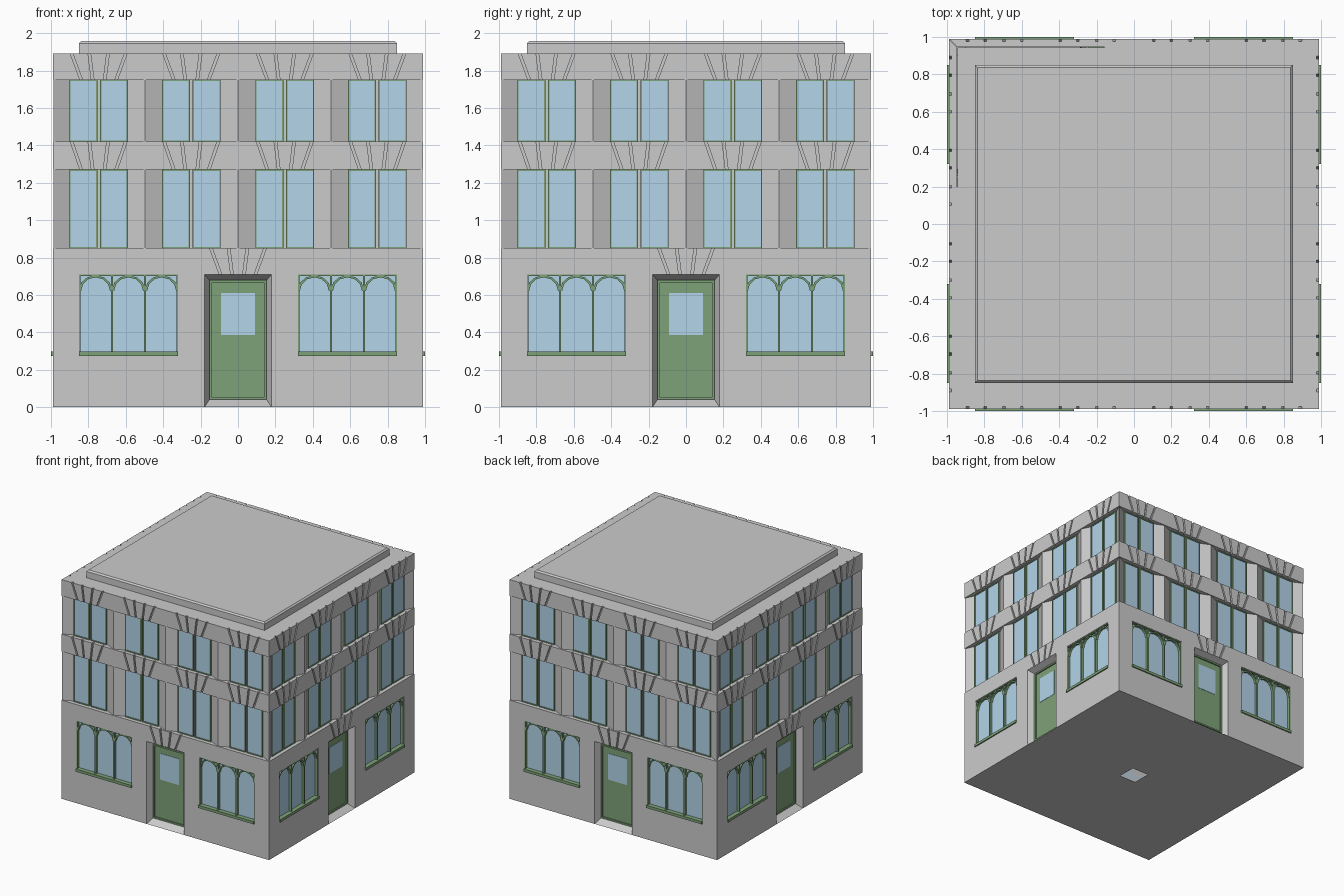
import bpy, bmesh, math
from mathutils import Matrix

if "Cube" in bpy.data.objects:
    bpy.data.objects.remove(bpy.data.objects["Cube"])

W = 0.99                 # half width of the building
CORE_LOW, CORE_UP = 0.92, 0.945


def material(name, rgb):
    m = bpy.data.materials.new(name)
    m.diffuse_color = (*rgb, 1)
    m.use_nodes = True
    m.node_tree.nodes["Principled BSDF"].inputs["Base Color"].default_value = m.diffuse_color
    return m


green = material("green_paint", (0.21, 0.36, 0.19))
blue = material("blue_glass", (0.45, 0.66, 0.82))


def loft(bm, front, back, caps=True):
    """Join two matching rings of points, optionally capping both ends."""
    a = [bm.verts.new(p) for p in front]
    b = [bm.verts.new(p) for p in back]
    n = len(a)
    for i in range(n):
        j = (i + 1) % n
        bm.faces.new((a[i], a[j], b[j], b[i]))
    if caps:
        bm.faces.new(a)
        bm.faces.new(b[::-1])


def slab(bm, pts, yf, yb):
    """xz outline extruded inwards; ends are mitred at the building corners."""
    lim = abs(yb)
    loft(bm, [(x, yf, z) for x, z in pts],
         [(max(-lim, min(lim, x)), yb, z) for x, z in pts])


def rect(bm, x0, x1, z0, z1, yf, yb):
    slab(bm, [(x0, z0), (x1, z0), (x1, z1), (x0, z1)], yf, yb)


def column(bm, pts, z0, z1):
    loft(bm, [(x, y, z0) for x, y in pts], [(x, y, z1) for x, y in pts])


def frame(bm, x0, x1, z0, z1, t, yf, yb):
    """Rectangular frame of bar width t."""
    o = [(x0, z0), (x1, z0), (x1, z1), (x0, z1)]
    i = [(x0 + t, z0 + t), (x1 - t, z0 + t), (x1 - t, z1 - t), (x0 + t, z1 - t)]
    for k in range(4):
        j = (k + 1) % 4
        slab(bm, [o[k], o[j], i[j], i[k]], yf, yb)


def finish(name, bm, mat=None, sides=4):
    """Repeat the front geometry around all four sides and make the object."""
    geom = bm.verts[:] + bm.edges[:] + bm.faces[:]
    for k in range(1, sides):
        dup = bmesh.ops.duplicate(bm, geom=geom)["geom"]
        vs = [g for g in dup if isinstance(g, bmesh.types.BMVert)]
        bmesh.ops.rotate(bm, verts=vs, matrix=Matrix.Rotation(k * math.pi / 2, 3, "Z"))
    bmesh.ops.recalc_face_normals(bm, faces=bm.faces[:])
    me = bpy.data.meshes.new(name)
    bm.to_mesh(me)
    bm.free()
    ob = bpy.data.objects.new(name, me)
    bpy.context.collection.objects.link(ob)
    if mat:
        me.materials.append(mat)
    return ob


def square(h):
    return [(-h, -h), (h, -h), (h, h), (-h, h)]


# hidden core walls behind the facades
bm = bmesh.new()
loft(bm, [(x, y, 0) for x, y in square(CORE_LOW)],
     [(x, y, 0.85) for x, y in square(CORE_LOW)], caps=False)
column(bm, square(CORE_UP), 0.85, 1.89)
finish("core_walls", bm, sides=1)

# floor plate with a small square hole in the middle
bm = bmesh.new()
loft(bm, [(x, y, 0) for x, y in square(W)],
     [(x, y, 0) for x, y in square(0.08)], caps=False)
finish("floor_plate", bm, sides=1)

# ground floor walls, notched for the shop windows
bm = bmesh.new()
half = [(-W, 0), (-0.18, 0), (-0.18, 0.71), (-0.32, 0.71),
        (-0.32, 0.275), (-0.85, 0.275), (-0.85, 0.71), (-W, 0.71)]
for s in (-1, 1):
    slab(bm, [(s * x, z) for x, z in half], -W, -CORE_LOW)
finish("ground_walls", bm)

# lintel bands with slanted keystone grooves
bays = (-0.745, -0.25, 0.25, 0.745)


def band(bm, z0, z1, centres, yb):
    rect(bm, -W + 0.015, W - 0.015, z0, z1, -W + 0.015, yb)
    g = 0.007
    left = (-W, -W)
    for c in centres:
        for bot, top in ((-0.093, -0.145), (-0.032, -0.05), (0.032, 0.05), (0.093, 0.145)):
            slab(bm, [(left[0], z0), (c + bot - g, z0), (c + top - g, z1), (left[1], z1)],
                 -W, -W + 0.015)
            left = (c + bot + g, c + top + g)
    slab(bm, [(left[0], z0), (W, z0), (W, z1), (left[1], z1)], -W, -W + 0.015)


bm = bmesh.new()
band(bm, 0.71, 0.85, (0,), -CORE_LOW)
band(bm, 1.27, 1.42, bays, -CORE_UP)
band(bm, 1.75, 1.89, bays, -CORE_UP)
finish("lintel_bands", bm)

# splayed piers between the upper windows, and at the corners
storeys = ((0.85, 1.27), (1.42, 1.75))
bm = bmesh.new()
for z0, z1 in storeys:
    for x in (-0.4975, 0, 0.4975):
        column(bm, [(x - 0.09, -CORE_UP), (x, -0.985), (x + 0.09, -CORE_UP)], z0, z1)
    column(bm, [(-0.9, -CORE_UP), (-0.987, -0.987), (-CORE_UP, -0.9),
                (-CORE_UP + 0.01, -CORE_UP + 0.01)], z0, z1)
finish("splayed_piers", bm)

# upper windows: paired panes in thin frames
frames, panes = bmesh.new(), bmesh.new()
for z0, z1 in storeys:
    for c in bays:
        for x0, x1 in ((c - 0.157, c - 0.007), (c + 0.007, c + 0.157)):
            frame(frames, x0, x1, z0, z1, 0.007, -0.958, -CORE_UP)
            rect(panes, x0 + 0.007, x1 - 0.007, z0 + 0.007, z1 - 0.007, -0.952, -CORE_UP)
finish("upper_window_frames", frames, green)
finish("upper_window_panes", panes, blue)

# shop windows: sill, outer frame, mullions and three arches
frames, panes, sills = bmesh.new(), bmesh.new(), bmesh.new()
for x0, x1 in ((-0.85, -0.32), (0.32, 0.85)):
    rect(panes, x0, x1, 0.275, 0.71, -0.962, -CORE_LOW)
    rect(sills, x0, x1, 0.275, 0.298, -1.0, -0.95)
    frame(frames, x0, x1, 0.29, 0.71, 0.008, -0.986, -0.955)
    w = (x1 - x0) / 3
    for i in range(3):
        cx = x0 + w * (i + 0.5)
        if i:
            rect(frames, cx - w / 2 - 0.006, cx - w / 2 + 0.006, 0.295, 0.705, -0.984, -0.955)
        pts = [(math.cos(a), math.sin(a)) for a in (math.pi * k / 6 for k in range(7))]
        outer = [(cx + u * w / 2, 0.627 + v * 0.078) for u, v in pts]
        inner = [(cx + u * (w / 2 - 0.011), 0.622 + v * 0.072) for u, v in pts]
        slab(frames, outer + inner[::-1], -0.982, -0.955)
finish("shop_window_frames", frames, green)
finish("shop_window_panes", panes, blue)
finish("shop_window_sills", sills, green)

# splayed stone surround and step around the door
bm = bmesh.new()
loft(bm, [(-0.18, -W, 0), (0.18, -W, 0), (0.18, -W, 0.71), (-0.18, -W, 0.71)],
     [(-0.153, -0.93, 0.04), (0.153, -0.93, 0.04), (0.153, -0.93, 0.68), (-0.153, -0.93, 0.68)],
     caps=False)
finish("door_surround", bm)

# door with raised border and a square pane
bm = bmesh.new()
rect(bm, -0.153, 0.153, 0.04, 0.68, -0.931, -CORE_LOW)
frame(bm, -0.153, 0.153, 0.04, 0.68, 0.013, -0.942, -0.925)
finish("door", bm, green)
bm = bmesh.new()
rect(bm, -0.09, 0.09, 0.385, 0.61, -0.934, -0.925)
finish("door_pane", bm, blue)

# raised roof slab with a chamfered edge
bm = bmesh.new()
column(bm, square(0.85), 1.88, 1.957)
top = [e for e in bm.edges if all(v.co.z > 1.9 for v in e.verts)]
bmesh.ops.bevel(bm, geom=top, offset=0.012, segments=1, affect="EDGES")
finish("roof_slab", bm, sides=1)
